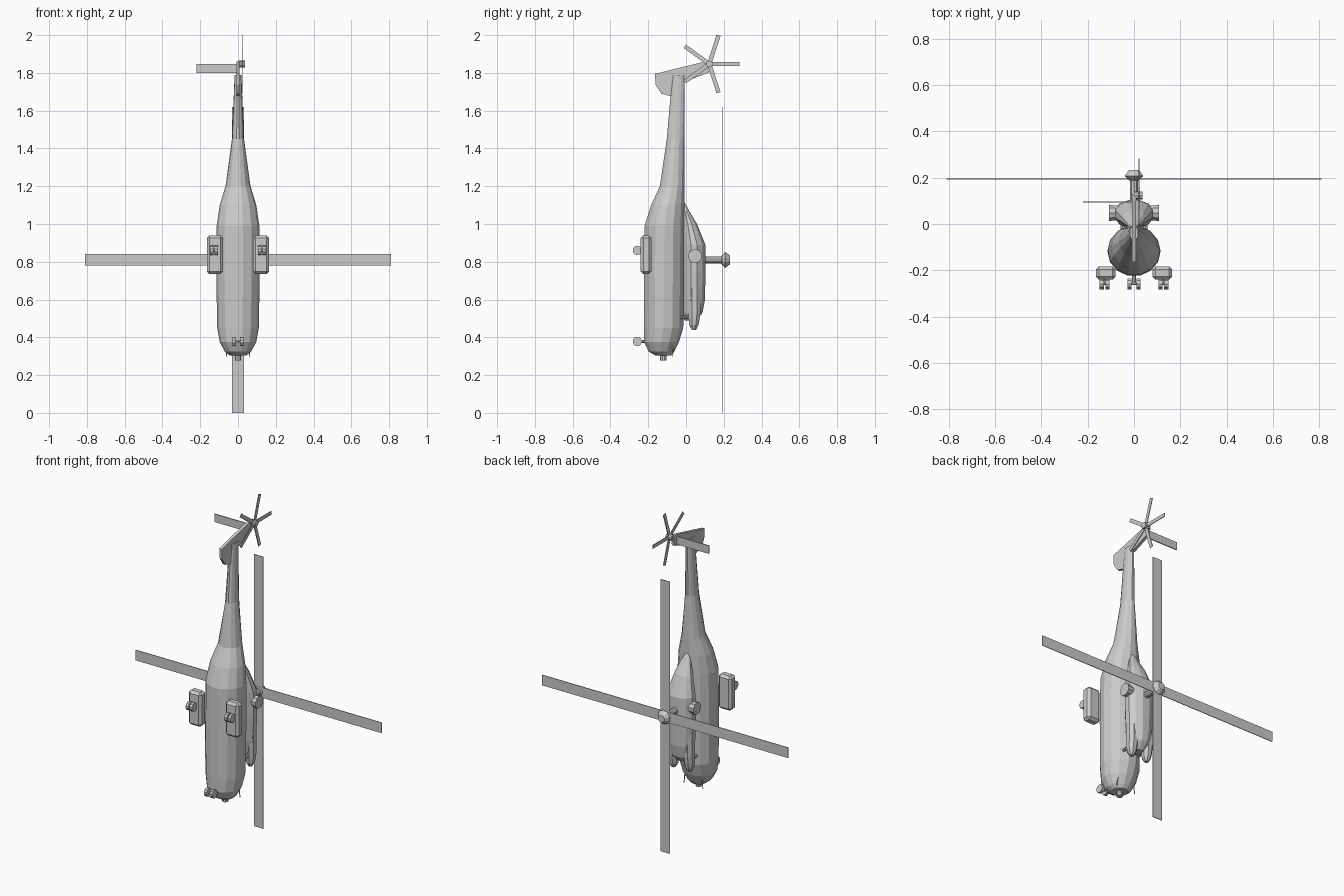
import bpy, bmesh, math
from mathutils import Vector, Matrix

if "Cube" in bpy.data.objects:
    bpy.data.objects.remove(bpy.data.objects["Cube"])

grey = bpy.data.materials.new("light grey")
grey.diffuse_color = (0.6, 0.6, 0.6, 1)
grey.use_nodes = True
grey.node_tree.nodes["Principled BSDF"].inputs["Base Color"].default_value = grey.diffuse_color


def finish(name, bm):
    bmesh.ops.recalc_face_normals(bm, faces=bm.faces)
    me = bpy.data.meshes.new(name)
    bm.to_mesh(me)
    bm.free()
    me.materials.append(grey)
    ob = bpy.data.objects.new(name, me)
    bpy.context.collection.objects.link(ob)
    return ob


def loft(name, rings, sides, x=0):
    """Skin oval rings (z, y_min, y_max, half_width) stacked along z."""
    bm = bmesh.new()
    loops = []
    for z, y0, y1, hw in rings:
        angs = [2 * math.pi * (i + 0.5) / sides for i in range(sides)]
        loops.append([bm.verts.new((x + hw * math.sin(a), (y0 + y1) / 2 + (y1 - y0) / 2 * math.cos(a), z))
                      for a in angs])
    for a, b in zip(loops, loops[1:]):
        for i in range(sides):
            j = (i + 1) % sides
            bm.faces.new((a[i], a[j], b[j], b[i]))
    bm.faces.new(loops[0])
    bm.faces.new(loops[-1])
    return finish(name, bm)


def rod(name, p, q, r1, r2=None, sides=10):
    """Cylinder or cone frustum from p to q."""
    p, q = Vector(p), Vector(q)
    d = q - p
    m = Matrix.Translation((p + q) / 2) @ d.to_track_quat('Z', 'Y').to_matrix().to_4x4()
    bm = bmesh.new()
    bmesh.ops.create_cone(bm, cap_ends=True, segments=sides, radius1=r1,
                          radius2=r1 if r2 is None else r2, depth=d.length, matrix=m)
    return finish(name, bm)


def box(name, lo, hi, rot=None):
    lo, hi = Vector(lo), Vector(hi)
    m = Matrix.Translation((lo + hi) / 2) @ Matrix.Diagonal((*(hi - lo), 1))
    bm = bmesh.new()
    bmesh.ops.create_cube(bm, size=1, matrix=(rot or Matrix()) @ m)
    return finish(name, bm)


def plate(name, pts, x0, x1):
    """Flat (y, z) outline given thickness along x."""
    bm = bmesh.new()
    f = bm.faces.new([bm.verts.new((x0, y, z)) for y, z in pts])
    ext = bmesh.ops.extrude_face_region(bm, geom=[f])
    bmesh.ops.translate(bm, vec=(x1 - x0, 0, 0),
                        verts=[v for v in ext["geom"] if isinstance(v, bmesh.types.BMVert)])
    return finish(name, bm)


# Fuselage with tail boom
loft("fuselage", [
    (0.305, -0.165, -0.075, 0.045), (0.325, -0.20, -0.06, 0.07),
    (0.375, -0.224, -0.035, 0.097), (0.45, -0.226, -0.012, 0.11),
    (0.72, -0.226, -0.008, 0.115), (0.99, -0.222, -0.006, 0.113),
    (1.10, -0.187, -0.006, 0.097), (1.20, -0.140, -0.006, 0.066),
    (1.45, -0.103, -0.008, 0.032), (1.79, -0.073, -0.006, 0.018)], 14)
rod("nose_sensor", (0, -0.12, 0.277), (0, -0.12, 0.31), 0.017)

# Engine housing on the roof
loft("engine_housing", [
    (0.49, -0.01, 0.055, 0.035), (0.53, -0.02, 0.09, 0.065),
    (0.60, -0.02, 0.102, 0.08), (0.74, -0.02, 0.106, 0.088),
    (0.89, -0.02, 0.105, 0.085), (1.00, -0.02, 0.06, 0.055),
    (1.07, -0.02, 0.017, 0.03), (1.11, -0.02, -0.004, 0.008)], 12)

# Main rotor
rod("rotor_mast", (0, 0.09, 0.81), (0, 0.20, 0.81), 0.018)
rod("rotor_hub_base", (0, 0.188, 0.81), (0, 0.208, 0.81), 0.022, 0.042)
rod("rotor_hub_cap", (0, 0.208, 0.81), (0, 0.234, 0.81), 0.042, 0.022)
for i in range(4):
    spin = Matrix.Translation((0, 0.195, 0.81)) @ Matrix.Rotation(i * math.pi / 2, 4, 'Y')
    box("rotor_blade", (0.0, -0.002, -0.031), (0.81, 0.002, 0.031), spin)

# Tail fin, lower fin and stabilizer
plate("tail_fin", [(-0.165, 1.795), (0.10, 1.86), (0.13, 1.86), (0.12, 1.80),
                   (0.09, 1.79), (0.0, 1.755), (-0.07, 1.755)], -0.009, 0.009)
plate("lower_fin", [(-0.165, 1.795), (-0.16, 1.735), (-0.13, 1.69),
                    (-0.075, 1.675), (-0.06, 1.79)], -0.008, 0.008)
box("stabilizer", (-0.22, 0.092, 1.80), (0, 0.098, 1.848))

# Tail rotor
rod("tail_rotor_hub", (0, 0.123, 1.847), (0.037, 0.123, 1.847), 0.018)
for i in range(5):
    spin = Matrix.Translation((0.022, 0.123, 1.847)) @ Matrix.Rotation(i * math.tau / 5, 4, 'X')
    box("tail_rotor_blade", (-0.002, 0, -0.011), (0.002, 0.16, 0.011), spin)

for s in (-1, 1):
    # Engine intakes and exhausts
    loft("engine_intake", [
        (0.44, 0.03, 0.055, 0.012), (0.465, 0.015, 0.068, 0.026),
        (0.50, 0.012, 0.075, 0.031), (0.54, 0.01, 0.08, 0.032),
        (0.80, 0.01, 0.08, 0.032)], 8, s * 0.052)
    rod("intake_post", (s * 0.05, -0.03, 0.505), (s * 0.05, 0.03, 0.505), 0.009, sides=8)
    rod("exhaust", (s * 0.05, 0.048, 0.83), (s * 0.107, 0.048, 0.83), 0.03, 0.037)

    # Landing gear pods
    pod = box("gear_pod", (s * 0.122 - 0.043, -0.24, 0.735), (s * 0.122 + 0.043, -0.183, 0.94))
    bev = pod.modifiers.new("bevel", 'BEVEL')
    bev.width = 0.014
    bev.segments = 1

    # Wheels, paired on each leg
    for x in (0.115, 0.139):
        rod("main_wheel", (s * x - 0.009, -0.258, 0.86), (s * x + 0.009, -0.258, 0.86), 0.025)
    rod("main_leg", (s * 0.127, -0.21, 0.86), (s * 0.127, -0.258, 0.86), 0.01, sides=8)
    rod("main_axle", (s * 0.11, -0.258, 0.86), (s * 0.145, -0.258, 0.86), 0.006, sides=8)
    rod("nose_wheel", (s * 0.019 - 0.009, -0.258, 0.378), (s * 0.019 + 0.009, -0.258, 0.378), 0.025)

    # Air probes beside the nose
    rod("air_probe", (s * 0.055, -0.07, 0.36), (s * 0.063, -0.07, 0.295), 0.004, 0.002, 6)

rod("nose_axle", (-0.02, -0.258, 0.378), (0.02, -0.258, 0.378), 0.006, sides=8)
rod("nose_leg", (0, -0.20, 0.378), (0, -0.258, 0.378), 0.009, sides=8)
